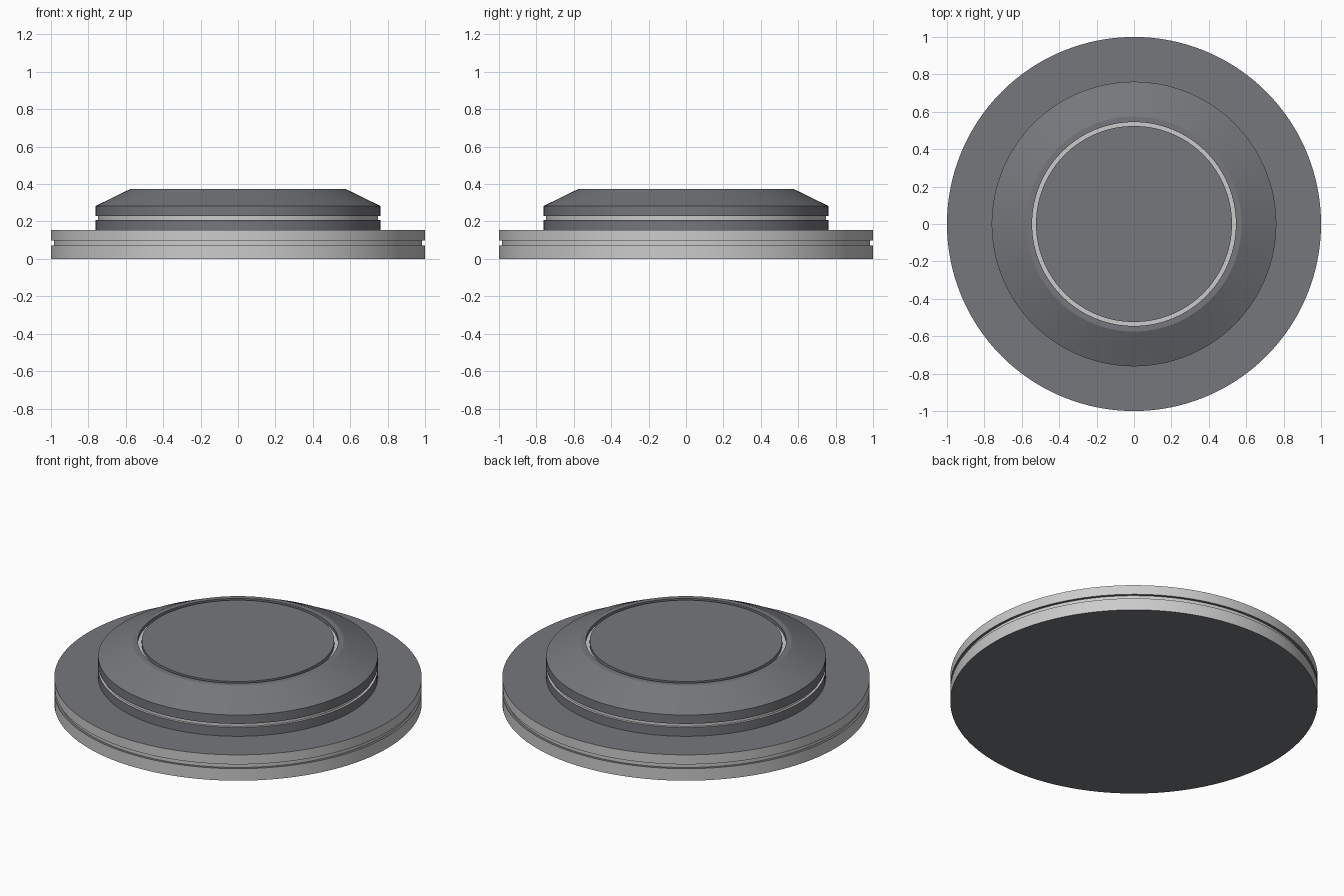
import bpy
import bmesh
import math

cube = bpy.data.objects.get("Cube")
if cube:
    bpy.data.objects.remove(cube, do_unlink=True)

SEGMENTS = 128


def make_material(name, color):
    mat = bpy.data.materials.new(name)
    mat.use_nodes = True
    mat.diffuse_color = color
    mat.node_tree.nodes["Principled BSDF"].inputs["Base Color"].default_value = color
    return mat


dark = make_material("dark_grey", (0.18, 0.185, 0.2, 1))
light = make_material("light_grey", (0.8, 0.8, 0.8, 1))


def lathe(name, profile, is_light):
    """Revolve (radius, height) points; is_light picks the faces of the pale material."""
    bm = bmesh.new()
    verts = [bm.verts.new((r, 0, z)) for r, z in profile]
    edges = [bm.edges.new(pair) for pair in zip(verts, verts[1:])]
    bmesh.ops.spin(bm, geom=verts + edges, cent=(0, 0, 0), axis=(0, 0, 1),
                   angle=math.tau, steps=SEGMENTS, use_merge=True)
    bmesh.ops.remove_doubles(bm, verts=bm.verts, dist=0.0001)
    bmesh.ops.recalc_face_normals(bm, faces=bm.faces)
    for face in bm.faces:
        face.material_index = int(is_light(face))
    mesh = bpy.data.meshes.new(name)
    bm.to_mesh(mesh)
    bm.free()
    mesh.materials.append(dark)
    mesh.materials.append(light)
    obj = bpy.data.objects.new(name, mesh)
    bpy.context.collection.objects.link(obj)
    bpy.ops.object.select_all(action='DESELECT')
    obj.select_set(True)
    bpy.context.view_layer.objects.active = obj
    bpy.ops.object.shade_smooth_by_angle(angle=math.radians(20))
    return obj


# Wide base with a pale grooved rim, dark top and underside
base_top = 0.155
lathe("base_plate",
      [(0, 0), (1, 0), (1, 0.072), (0.984, 0.072), (0.984, 0.098),
       (1, 0.098), (1, base_top), (0, base_top)],
      lambda f: abs(f.normal.z) < 0.5)

# Bevelled cap with a pale side groove and a pale ring sunk into its top
cap_top, ring_floor = 0.374, 0.354
ring_in, ring_out = 0.524, 0.545
groove_low, groove_high, groove_r = 0.209, 0.23, 0.748


def cap_is_light(face):
    c = face.calc_center_median()
    in_side_groove = groove_low < c.z < groove_high
    on_ring_floor = abs(c.z - ring_floor) < 0.001 and face.normal.z > 0.9
    return in_side_groove or on_ring_floor


lathe("upper_cap",
      [(0, base_top - 0.01), (0.761, base_top - 0.01), (0.761, groove_low),
       (groove_r, groove_low), (groove_r, groove_high), (0.761, groove_high),
       (0.761, 0.283), (0.575, cap_top), (ring_out, cap_top),
       (ring_out, ring_floor), (ring_in, ring_floor), (ring_in, cap_top),
       (0, cap_top)],
      cap_is_light)
